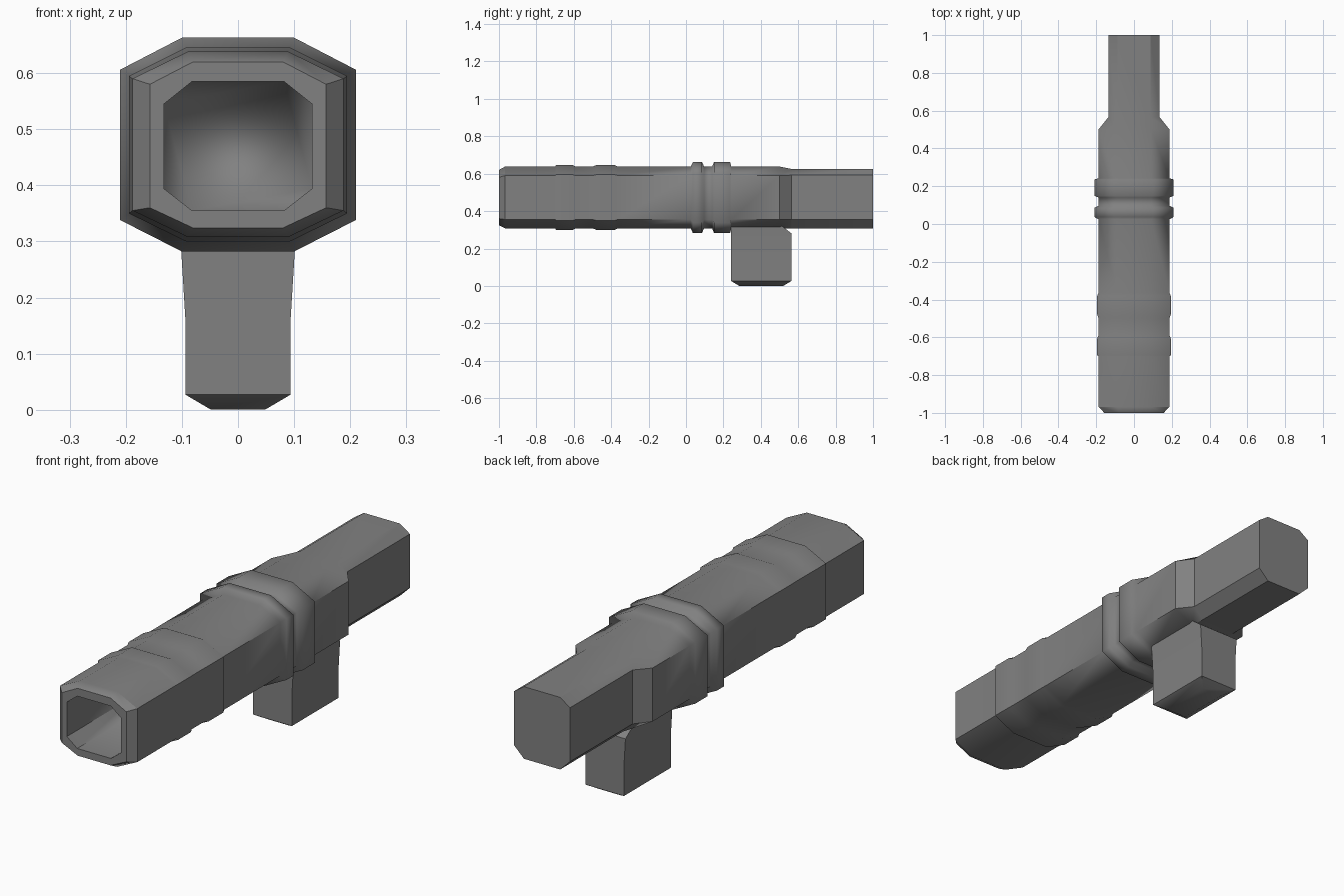
import bpy, bmesh
from mathutils import Vector

if "Cube" in bpy.data.objects:
    bpy.data.objects.remove(bpy.data.objects["Cube"])

# Dark grey finish
dark = bpy.data.materials.new("dark_grey")
dark.diffuse_color = (0.22, 0.22, 0.22, 1)
dark.use_nodes = True
dark.node_tree.nodes["Principled BSDF"].inputs["Base Color"].default_value = dark.diffuse_color


def section(hw, flat, zb, zlo, zhi, zt):
    """Eight-sided cross-section in x/z."""
    return [(flat, zb), (hw, zlo), (hw, zhi), (flat, zt),
            (-flat, zt), (-hw, zhi), (-hw, zlo), (-flat, zb)]


def loft(name, rings):
    """Bridge equal-length loops of points and cap both ends."""
    bm = bmesh.new()
    loops = [[bm.verts.new(p) for p in ring] for ring in rings]
    for a, b in zip(loops, loops[1:]):
        n = len(a)
        for i in range(n):
            bm.faces.new((a[i], a[(i + 1) % n], b[(i + 1) % n], b[i]))
    bm.faces.new(loops[0])
    bm.faces.new(loops[-1])
    bmesh.ops.recalc_face_normals(bm, faces=bm.faces)
    mesh = bpy.data.meshes.new(name)
    bm.to_mesh(mesh)
    bm.free()
    mesh.materials.append(dark)
    ob = bpy.data.objects.new(name, mesh)
    bpy.context.collection.objects.link(ob)
    bpy.ops.object.select_all(action='DESELECT')
    ob.select_set(True)
    bpy.context.view_layer.objects.active = ob
    bpy.ops.object.shade_smooth_by_angle(angle=0.56)
    return ob


BASE = Vector((0.188, 0.09, 0.308, 0.355, 0.59, 0.638))
WIDE = Vector((0.21, 0.10, 0.282, 0.338, 0.606, 0.663))
BORE = (0.132, 0.082, 0.355, 0.394, 0.545, 0.585)
MOUTH = (0.157, 0.08, 0.324, 0.36, 0.58, 0.62)
TAIL = (0.136, 0.088, 0.308, 0.355, 0.592, 0.625)

# Barrel: bore, chamfered muzzle, four raised bands, narrow tail
stations = [(-0.5, BORE), (-1.0, BORE), (-1.0, MOUTH), (-0.968, BASE)]
bands = [(-0.70, -0.695, -0.605, -0.59, 0.3), (-0.50, -0.48, -0.38, -0.365, 0.3),
         (0.025, 0.037, 0.085, 0.097, 1.0), (0.14, 0.15, 0.236, 0.242, 1.0)]
for y0, y1, y2, y3, t in bands:
    raised = BASE.lerp(WIDE, t)
    stations += [(y0, BASE), (y1, raised), (y2, raised), (y3, BASE)]
stations += [(0.50, BASE), (0.565, TAIL), (1.0, TAIL)]
barrel = loft("barrel", [[(x, y, z) for x, z in section(*s)] for y, s in stations])

# Soften the band steps while the broad faces stay flat
mesh = barrel.data
for e in mesh.edges:
    a, b = (mesh.vertices[i].co for i in e.vertices)
    if abs(a.y - b.y) < 1e-5 and -0.9 < a.y < 0.3:
        e.use_edge_sharp = False
soft = barrel.modifiers.new("soft_steps", 'WEIGHTED_NORMAL')
soft.keep_sharp = True


# Grip: rectangular block, flared at the top and chamfered at the foot
def rect(z, hx, y0, y1):
    return [(-hx, y0, z), (hx, y0, z), (hx, y1, z), (-hx, y1, z)]


loft("grip", [rect(0.0, 0.048, 0.285, 0.52), rect(0.027, 0.094, 0.24, 0.565),
              rect(0.165, 0.094, 0.24, 0.565), rect(0.28, 0.101, 0.24, 0.565),
              rect(0.33, 0.104, 0.24, 0.50)])
